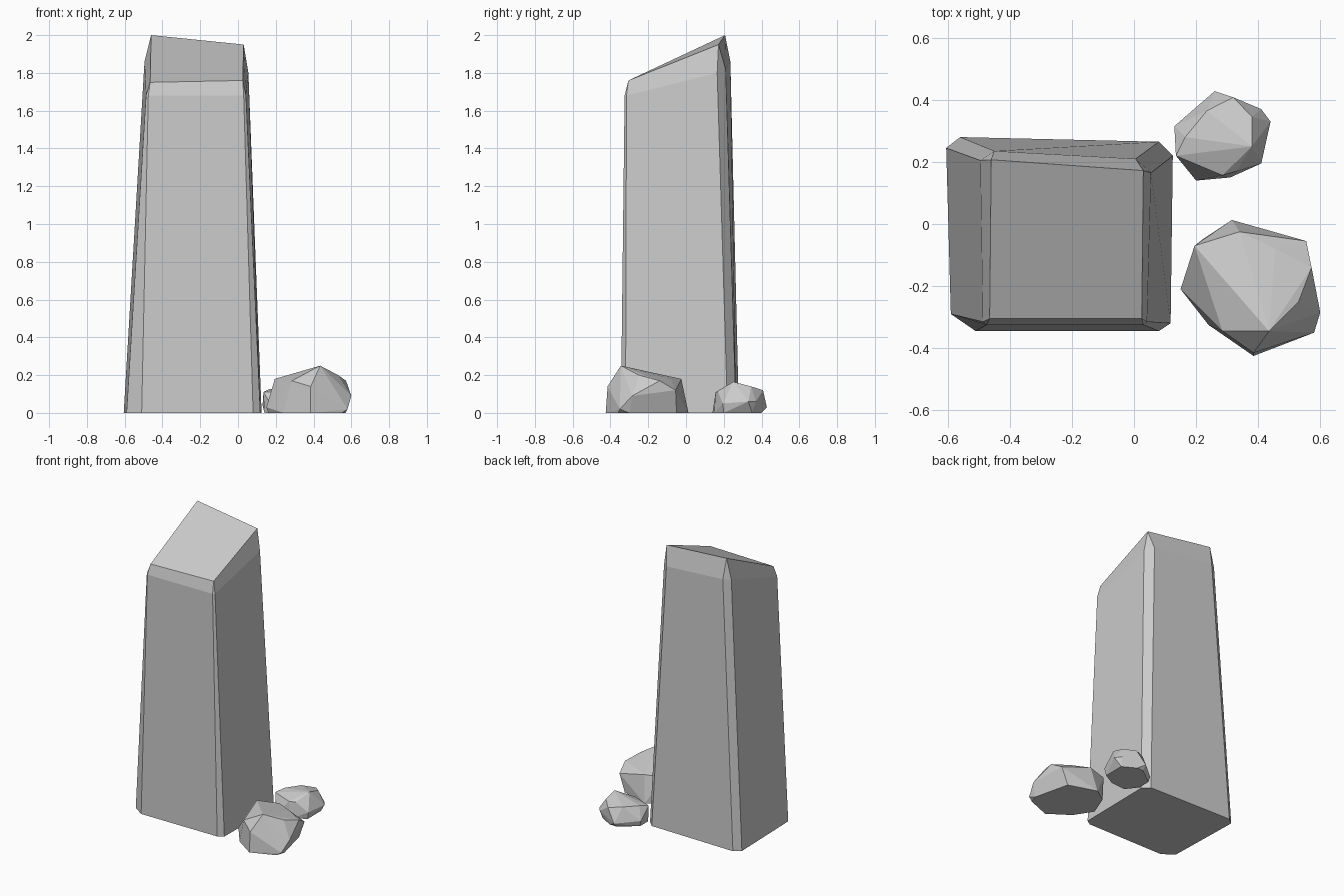
import bpy, bmesh

if "Cube" in bpy.data.objects:
    bpy.data.objects.remove(bpy.data.objects["Cube"])


def finish(bm, name):
    bmesh.ops.recalc_face_normals(bm, faces=bm.faces)
    mesh = bpy.data.meshes.new(name)
    bm.to_mesh(mesh)
    bm.free()
    obj = bpy.data.objects.new(name, mesh)
    bpy.context.collection.objects.link(obj)


def rock(name, base, upper):
    """Faceted boulder: hull around a flat footprint and upper corners."""
    bm = bmesh.new()
    for x, y in base:
        bm.verts.new((x, y, 0))
    for p in upper:
        bm.verts.new(p)
    hull = bmesh.ops.convex_hull(bm, input=bm.verts)
    loose = set(hull["geom_interior"]) | set(hull["geom_unused"])
    bmesh.ops.delete(bm, geom=[v for v in loose if isinstance(v, bmesh.types.BMVert)],
                     context='VERTS')
    bmesh.ops.dissolve_limit(bm, angle_limit=0.06, verts=bm.verts, edges=bm.edges)
    finish(bm, name)


# Standing stone: chamfered base ring, shoulder ring and slanted cap
base = [(-.56, .28), (-.605, .245), (-.59, -.29), (-.51, -.345),
        (.08, -.345), (.118, -.32), (.125, .22), (.08, .265)]
shoulder = [(-.45, .235, 1.86), (-.495, .205, 1.86), (-.487, -.315, 1.68), (-.475, -.325, 1.68),
            (.03, -.325, 1.68), (.042, -.315, 1.68), (.055, .165, 1.8), (.005, .21, 1.82)]
cap = [(-.46, .207, 2.0), (-.465, -.305, 1.75), (.025, -.305, 1.76), (.03, .172, 1.95)]

bm = bmesh.new()
low = [bm.verts.new((x, y, 0)) for x, y in base]
mid = [bm.verts.new(p) for p in shoulder]
top = [bm.verts.new(p) for p in cap]
for i in range(8):
    j = (i + 1) % 8
    bm.faces.new((low[i], low[j], mid[j], mid[i]))
for k in range(4):
    a, b, c = 2 * k, 2 * k + 1, (2 * k + 2) % 8
    bm.faces.new((mid[a], mid[b], top[k]))
    bm.faces.new((mid[b], mid[c], top[(k + 1) % 4], top[k]))
bm.faces.new(top)
bm.faces.new(low[::-1])
finish(bm, "standing_stone")

# Boulders beside it
rock("large_boulder",
     [(.16, -.2), (.22, -.05), (.315, .013), (.51, -.05), (.57, -.3),
      (.55, -.36), (.385, -.425), (.24, -.325)],
     [(.15, -.21, .03), (.6, -.285, .09), (.58, -.35, .02), (.385, -.415, .14),
      (.285, -.345, .17), (.195, -.07, .18), (.34, -.025, .18), (.555, -.055, .12),
      (.572, -.14, .17), (.435, -.345, .25), (.53, -.25, .2), (.455, -.08, .18)])
rock("small_boulder",
     [(.14, .22), (.14, .31), (.26, .4), (.31, .4), (.4, .35), (.4, .2), (.31, .15), (.2, .14)],
     [(.135, .22, .11), (.13, .315, .04), (.26, .428, .03), (.41, .37, .06),
      (.44, .33, .06), (.41, .195, .05), (.285, .157, .11), (.33, .17, .11),
      (.38, .25, .165), (.165, .28, .125), (.235, .365, .13), (.32, .408, .12),
      (.38, .345, .14)])
